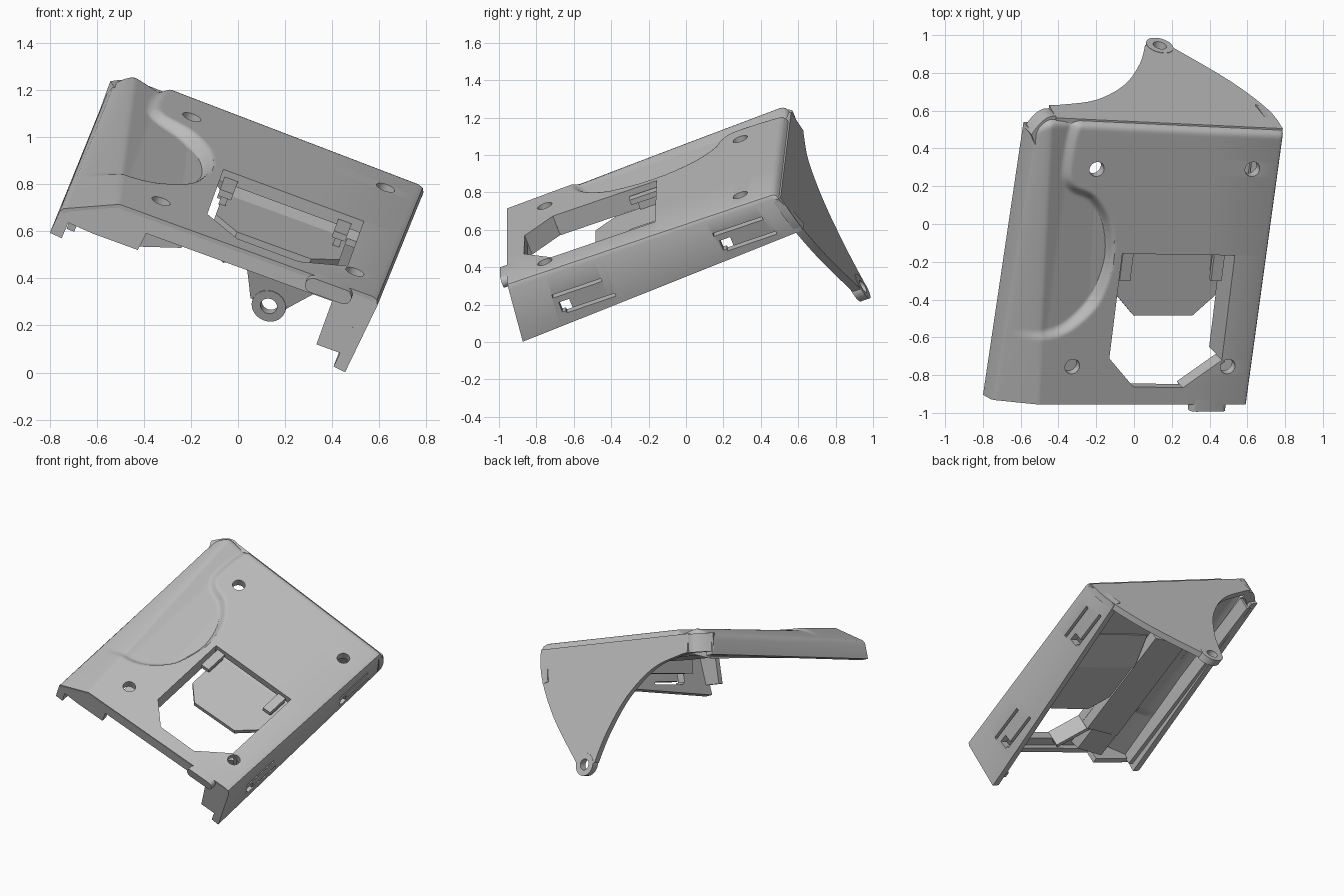
import bpy, bmesh, math
from mathutils import Matrix, Vector

if "Cube" in bpy.data.objects:
    bpy.data.objects.remove(bpy.data.objects["Cube"])

grey = bpy.data.materials.new("mid grey plastic")
grey.use_nodes = True
tone = (0.5, 0.5, 0.5, 1)
grey.diffuse_color = tone
grey.node_tree.nodes["Principled BSDF"].inputs["Base Color"].default_value = tone

# The case is drawn flat (u across, v to the back, n up) and then tipped
TILT = math.radians(20)
FRAME = (Matrix.Translation((0.15, -0.2325, 0.757))
         @ Matrix.Rotation(TILT, 4, 'Y') @ Matrix.Rotation(TILT, 4, 'X'))


def finish(name, bm):
    mesh = bpy.data.meshes.new(name)
    bm.to_mesh(mesh)
    bm.free()
    mesh.materials.append(grey)
    ob = bpy.data.objects.new(name, mesh)
    bpy.context.collection.objects.link(ob)
    ob.matrix_world = FRAME
    return ob


def activate(ob):
    bpy.ops.object.select_all(action='DESELECT')
    ob.select_set(True)
    bpy.context.view_layer.objects.active = ob


def shade(ob):
    activate(ob)
    bpy.ops.object.shade_smooth_by_angle(angle=math.radians(35))


def prism(name, pts, lo, hi, place):
    """Extrude a 2D outline from lo to hi; place maps (p, q, h) to (u, v, n)."""
    bm = bmesh.new()
    a = [bm.verts.new(place(p, q, lo)) for p, q in pts]
    b = [bm.verts.new(place(p, q, hi)) for p, q in pts]
    bm.faces.new(a)
    bm.faces.new(b)
    for i in range(len(pts)):
        j = (i + 1) % len(pts)
        bm.faces.new((a[i], a[j], b[j], b[i]))
    bmesh.ops.recalc_face_normals(bm, faces=bm.faces)
    return finish(name, bm)


def box(name, u, v, n):
    pts = [(u[0], v[0]), (u[1], v[0]), (u[1], v[1]), (u[0], v[1])]
    return prism(name, pts, n[0], n[1], flat)


def circle(cu, cv, r, count=28):
    return [(cu + r * math.cos(math.tau * i / count),
             cv + r * math.sin(math.tau * i / count)) for i in range(count)]


def spline(pts, steps=5):
    """Smooth curve through the points."""
    p = [Vector(q) for q in [pts[0]] + pts + [pts[-1]]]
    out = []
    for i in range(1, len(p) - 2):
        a, b, c, d = p[i - 1:i + 3]
        for k in range(steps):
            t = k / steps
            out.append(0.5 * (2 * b + (c - a) * t + (2 * a - 5 * b + 4 * c - d) * t ** 2
                              + (3 * b - a - 3 * c + d) * t ** 3))
    return out + [p[-1]]


def cut(ob, cutters):
    activate(ob)
    for c in cutters:
        c.hide_render = True
        mod = ob.modifiers.new("cut", 'BOOLEAN')
        mod.object = c
        mod.operation = 'DIFFERENCE'
        mod.solver = 'EXACT'
        bpy.ops.object.modifier_apply(modifier=mod.name)
    for c in cutters:
        bpy.data.objects.remove(c)


def fold(u):
    """Where the top meets the back, with a rounded left corner."""
    return 0.793 - 0.047 * u - 0.11 * (max(0, -0.7 - u) / 0.115) ** 2


def flat(p, q, h):
    return (p, q, h)


def along(p, q, h):
    return (p, h, q)


def front(p, q, h):
    return (p, -0.77 + 0.11 * q + h, q)


def back(p, m, h):
    return (p, fold(p) + 0.21 * m - h, -m)


# Sculpted relief on the left of the top
edge = spline([(-0.49, 0.9), (-0.56, 0.79), (-0.58, 0.565), (-0.55, 0.47), (-0.422, 0.406),
               (-0.32, 0.268), (-0.277, 0.088), (-0.29, -0.07), (-0.346, -0.23),
               (-0.489, -0.368), (-0.644, -0.41), (-0.83, -0.41)])


def relief(u, v, crease):
    if u < -0.78 or u > -0.25 or v < -0.42:
        return 0
    gap, inside = 9, False
    here = Vector((u, v))
    for a, b in zip(edge, edge[1:]):
        d = b - a
        t = min(1, max(0, (here - a).dot(d) / d.length_squared))
        gap = min(gap, (here - a - t * d).length)
        if (a.y > v) != (b.y > v):
            inside |= u < a.x + (v - a.y) / (b.y - a.y) * d.x
    if not inside:
        return 0
    t = min(1, gap / 0.05)
    depth = 0.02 * min(1, (u + 0.78) / 0.18) + 0.11 * max(0, u - crease)
    return -depth * t * t * (3 - 2 * t)


def section(t):
    """Cross-section from the left wall, over the top, to the foot of the right wall."""
    mix = lambda a, b: a + (b - a) * t
    crease = mix(-0.6, -0.72)
    shoulder = (mix(-0.815, -0.795), mix(-0.1, -0.045))
    pts = [(mix(-0.836, -0.815), mix(-0.22, -0.18)), (mix(-0.828, -0.81), mix(-0.117, -0.09))]
    for k in range(13):
        s = k / 13
        pts.append((shoulder[0] + (crease - shoulder[0]) * s,
                    shoulder[1] * (1 - s) ** mix(1, 1.6)))
    pts += [(crease + (-0.24 - crease) * k / 44, 0) for k in range(45)]
    pts += [(0.2, 0), (mix(0.545, 0.565), 0), (mix(0.567, 0.587), -0.008),
            (mix(0.577, 0.597), -0.03), (mix(0.545, 0.56), mix(-0.35, -0.26))]
    return pts, crease


bm = bmesh.new()
rows = []
ROWS, ROUND = 130, 0.04
for i in range(ROWS + 1):
    t = i / ROWS
    pts, crease = section(t)
    row = []
    for u, n in pts:
        v0 = -0.77 + 0.11 * n
        v1 = fold(u) - 0.2 * n
        v = v0 + (v1 - v0) * t
        n += relief(u, v, crease)
        over = max(0, v - v1 + ROUND)
        drop = ROUND - math.sqrt(max(0, ROUND ** 2 - over ** 2))
        row.append(bm.verts.new((u, v, n - drop * max(0, 1 + n / 0.15))))
    rows.append(row)
for r, s in zip(rows, rows[1:]):
    for j in range(len(r) - 1):
        bm.faces.new((r[j], r[j + 1], s[j + 1], s[j]))
shell = finish("case_shell", bm)
activate(shell)
solid = shell.modifiers.new("thickness", 'SOLIDIFY')
solid.thickness = 0.055
solid.offset = -1
bpy.ops.object.modifier_apply(modifier=solid.name)

# Window, screw holes and side latch slots
cutters = [prism("window_cutter", [(-0.235, 0.08), (0.4, 0.07), (0.4, -0.52), (0.2, -0.675),
                                   (-0.08, -0.67), (-0.235, -0.51)], -0.2, 0.1, flat)]
for su in (-1, 1):
    for sv in (-1, 1):
        cutters.append(prism("hole_cutter", circle(su * 0.438, sv * 0.556, 0.041), -0.15, 0.1, flat))
for v, n in ((0.51, -0.17), (-0.42, -0.21)):
    side = (0.47, 0.65)
    cutters.append(box("slot_cutter", side, (v - 0.15, v + 0.13), (n + 0.045, n + 0.063)))
    cutters.append(box("slot_cutter", side, (v - 0.11, v + 0.17), (n - 0.063, n - 0.045)))
    cutters.append(box("slot_cutter", side, (v - 0.13, v - 0.07), (n - 0.05, n + 0.01)))
cut(shell, cutters)
shade(shell)

# Back panel reaching down to a screw ring
left_edge = spline([(-0.69, 0.16), (-0.62, 0.17), (-0.4, 0.235), (-0.187, 0.4),
                    (-0.03, 0.62), (0.06, 0.81)])
right_edge = spline([(0.215, 0.8), (0.44, 0.49), (0.57, 0.22), (0.595, 0.035)])
outline = [tuple(p) for p in left_edge + right_edge] + [(-0.69, 0.035)]
panel = prism("back_panel", outline, 0, 0.045, back)
ring = prism("screw_ring", circle(0.144, 0.812, 0.074), -0.002, 0.05, back)
for part in (panel, ring):
    cut(part, [prism("ring_cutter", circle(0.144, 0.812, 0.036), -0.1, 0.15, back)])
    shade(part)

# Rounded corner between back panel and left wall
bend = [-0.815 + 0.125 * k / 8 for k in range(9)]
shade(prism("back_left_corner", [(u, fold(u) + 0.015) for u in bend]
            + [(u + 0.03, fold(u) - 0.045) for u in reversed(bend)], -0.16, -0.04, flat))

# Front rim with corner flanges
prism("front_rim", [(-0.6, -0.004), (0.55, -0.004), (0.565, -0.03), (0.545, -0.28), (0.39, -0.28),
                    (0.39, -0.08), (-0.45, -0.08), (-0.46, -0.16), (-0.66, -0.16),
                    (-0.81, -0.15), (-0.82, -0.12)], 0.002, 0.04, front)

# Rounded catch on the front edge
pill = [(p + (0.07 if p > 0.36 else -0.07), q) for p, q in circle(0.36, -0.032, 0.033)]
shade(prism("front_catch", pill, -0.81, -0.74, along))

# Hidden body beneath the relief, and rail along the left wall
prism("relief_underside", [(-0.47, -0.05), (-0.46, -0.18), (-0.29, -0.13), (-0.237, -0.117),
                           (-0.237, -0.05)], -0.51, 0.35, along)
prism("relief_underside_front", [(-0.47, -0.05), (-0.46, -0.175), (-0.29, -0.115),
                                 (-0.27, -0.05)], -0.7, -0.51, along)
box("left_rail", (-0.775, -0.74), (-0.76, 0.72), (-0.19, -0.1))

# Window walls
box("window_right_wall", (0.4, 0.435), (-0.52, 0.09), (-0.21, -0.03))
prism("window_corner_wall", [(0.4, -0.52), (0.2, -0.675), (0.22, -0.7), (0.43, -0.54)],
      -0.1, -0.03, flat)
prism("window_left_corner_wall", [(-0.235, -0.51), (-0.08, -0.67), (-0.1, -0.695),
                                  (-0.27, -0.52)], -0.115, -0.03, flat)

# Sunken shelf, its ramp back up to the case, and two clips
prism("shelf", [(-0.2, 0.09), (-0.2, -0.19), (-0.09, -0.305), (0.245, -0.305), (0.36, -0.19),
                (0.36, 0.09)], -0.135, -0.105, flat)
prism("shelf_ramp", [(0.09, -0.135), (0.32, -0.06), (0.32, -0.04), (0.09, -0.105)],
      -0.22, 0.42, lambda p, q, h: (h, p, q))
for u in (-0.19, 0.325):
    box("shelf_clip", (u - 0.03, u + 0.03), (-0.085, 0.085), (-0.06, -0.03))
    box("clip_post", (u - 0.015, u + 0.015), (-0.05, 0.085), (-0.11, -0.05))
